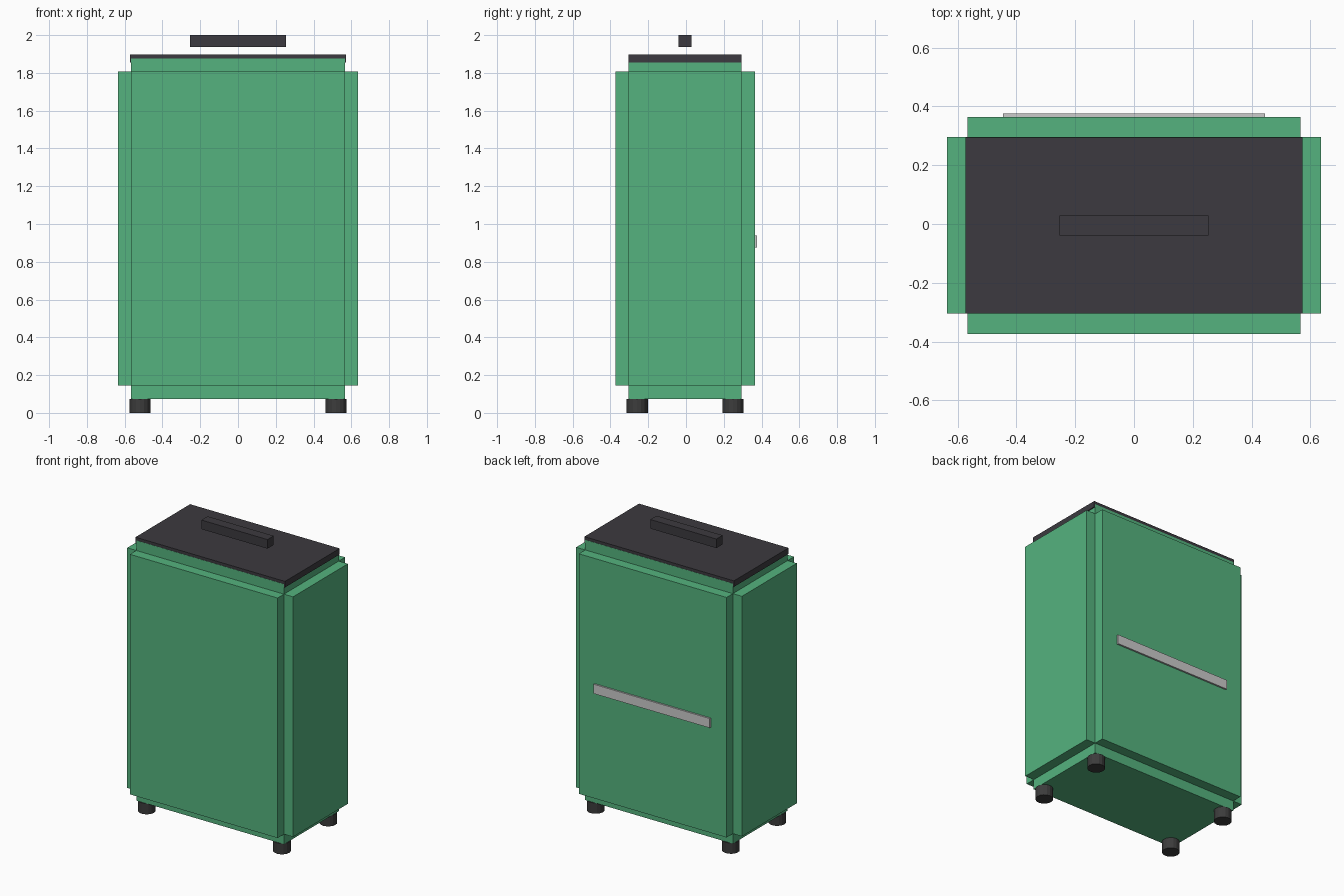
import bpy, bmesh
from mathutils import Vector

if "Cube" in bpy.data.objects:
    bpy.data.objects.remove(bpy.data.objects["Cube"])

CY = -0.005  # the body sits slightly forward, the rear bar balances it


def material(name, rgb):
    m = bpy.data.materials.new(name)
    m.diffuse_color = (*rgb, 1)
    m.use_nodes = True
    m.node_tree.nodes["Principled BSDF"].inputs["Base Color"].default_value = m.diffuse_color
    return m


green = material("green_shell", (0.09, 0.45, 0.21))
dark = material("dark_plastic", (0.045, 0.042, 0.05))
black = material("foot_rubber", (0.045, 0.045, 0.045))


def add_object(name, bm, mat=None):
    mesh = bpy.data.meshes.new(name)
    bm.to_mesh(mesh)
    bm.free()
    ob = bpy.data.objects.new(name, mesh)
    bpy.context.collection.objects.link(ob)
    if mat:
        mesh.materials.append(mat)
    return ob


def box_mesh(lo, hi):
    lo, hi = Vector(lo), Vector(hi)
    bm = bmesh.new()
    bmesh.ops.create_cube(bm, size=1)
    bmesh.ops.scale(bm, vec=hi - lo, verts=bm.verts)
    bmesh.ops.translate(bm, vec=(lo + hi) / 2, verts=bm.verts)
    return bm


# Body: a box with every face pushed out separately, leaving notched edges
bm = box_mesh((-0.566, CY - 0.30, 0.144), (0.566, CY + 0.30, 1.807))
bm.normal_update()
for face in bmesh.ops.extrude_discrete_faces(bm, faces=bm.faces[:])["faces"]:
    face.normal_update()
    bmesh.ops.translate(bm, vec=face.normal * 0.0695, verts=face.verts)
add_object("body", bm, green)

# Lid and the handle above it
add_object("lid", box_mesh((-0.573, CY - 0.299, 1.855), (0.573, CY + 0.299, 1.897)), dark)
add_object("top_handle", box_mesh((-0.253, CY - 0.034, 1.937), (0.253, CY + 0.034, 2.0)), dark)

# Rear bar
add_object("rear_bar", box_mesh((-0.445, 0.355, 0.875), (0.445, 0.376, 0.94)))

# Four round feet
for side, sx in (("left", -1), ("right", 1)):
    for end, sy in (("front", -1), ("back", 1)):
        bm = bmesh.new()
        bmesh.ops.create_cone(bm, cap_ends=True, segments=16,
                              radius1=0.056, radius2=0.056, depth=0.0745)
        bmesh.ops.translate(bm, verts=bm.verts,
                            vec=(sx * 0.5185, CY + sy * 0.2535, 0.03725))
        add_object(f"{end}_{side}_foot", bm, black)
